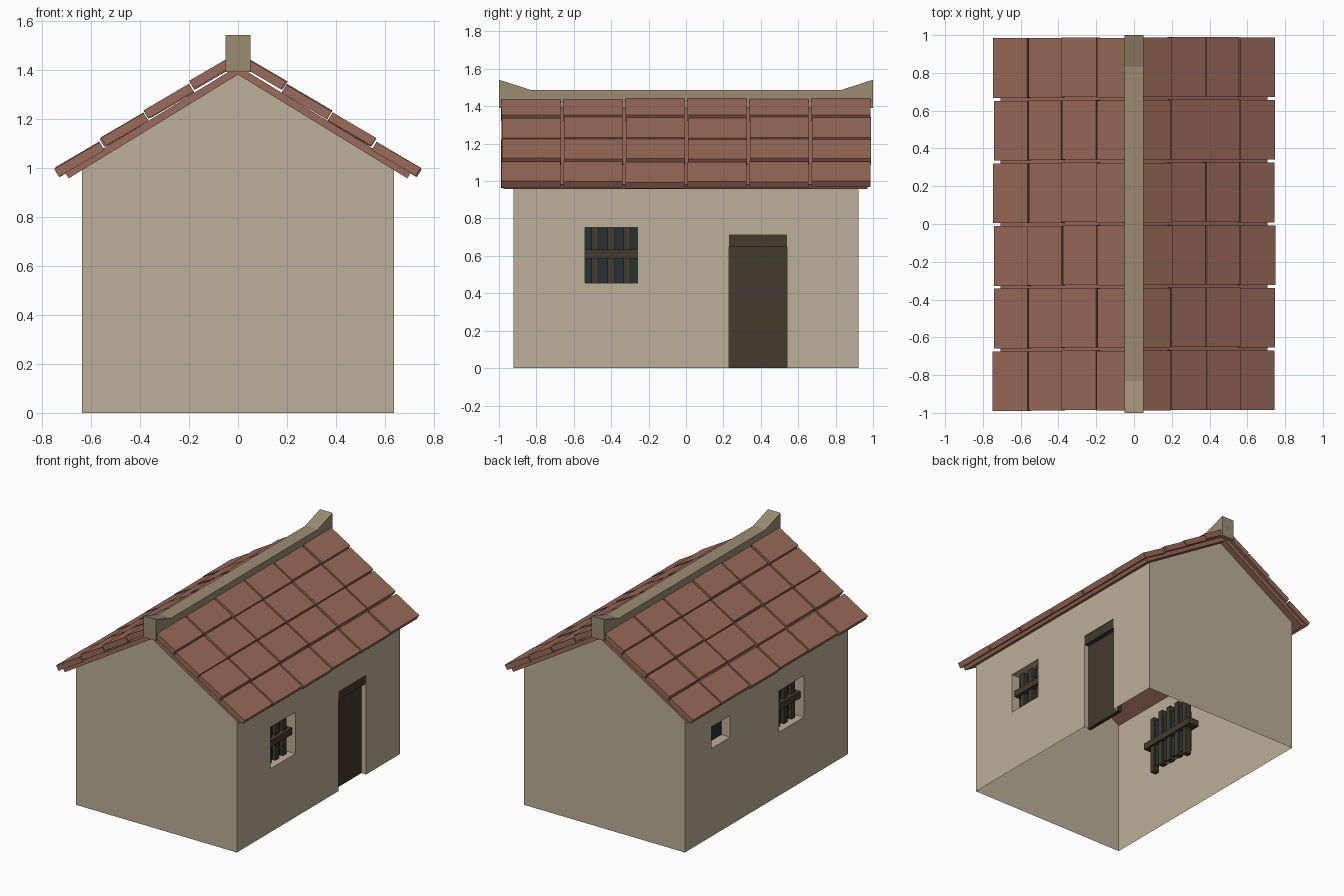
import bpy, bmesh, random
from math import cos, sin, tan, radians
from mathutils import Vector

random.seed(4)
if "Cube" in bpy.data.objects:
    bpy.data.objects.remove(bpy.data.objects["Cube"], do_unlink=True)


def material(name, rgb):
    m = bpy.data.materials.new(name)
    m.use_nodes = True
    m.diffuse_color = (*rgb, 1)
    m.node_tree.nodes["Principled BSDF"].inputs["Base Color"].default_value = (*rgb, 1)
    return m


PLASTER = material("plaster", (0.51, 0.43, 0.315))
CLAY = material("clay_tile", (0.32, 0.145, 0.1))
STONE = material("ridge_stone", (0.335, 0.265, 0.17))
WOOD = material("dark_wood", (0.055, 0.043, 0.027))
GLASS = material("dark_glass", (0.016, 0.034, 0.036))


def finish(bm, name, mat):
    mesh = bpy.data.meshes.new(name)
    bm.to_mesh(mesh)
    bm.free()
    mesh.materials.append(mat)
    obj = bpy.data.objects.new(name, mesh)
    bpy.context.collection.objects.link(obj)
    return obj


def add_prism(bm, profile, a, b, axis="y"):
    """Extrude a closed profile (x,z) along y, or (y,z) along x."""
    def place(p, k):
        return (p[0], k, p[1]) if axis == "y" else (k, p[0], p[1])
    ends = [[bm.verts.new(place(p, k)) for p in profile] for k in (a, b)]
    n = len(profile)
    faces = [bm.faces.new(e) for e in ends]
    for i in range(n):
        j = (i + 1) % n
        faces.append(bm.faces.new((ends[0][i], ends[0][j], ends[1][j], ends[1][i])))
    bmesh.ops.recalc_face_normals(bm, faces=faces)


def add_box(bm, x, y, z):
    add_prism(bm, [(x[0], z[0]), (x[1], z[0]), (x[1], z[1]), (x[0], z[1])], *y)


def add_face(bm, points, toward):
    """Add a face wound so its normal points along toward."""
    f = bm.faces.new([bm.verts.new(p) for p in points])
    f.normal_update()
    if f.normal.dot(Vector(toward)) < 0:
        f.normal_flip()


# Overall sizes
WX, WY, APEX = 0.637, 0.922, 1.38
PITCH = radians(31.5)
EAVE = APEX - WX * tan(PITCH)

# Openings: side, y range, z range, reveal depth
WINDOW_Z = (0.455, 0.752)
RIGHT_WINDOW = (1, (-0.54, -0.26), WINDOW_Z, 0.07)
LEFT_WINDOW = (-1, (-0.425, -0.145), WINDOW_Z, 0.07)
SMALL_WINDOW = (-1, (0.41, 0.62), (0.63, 0.785), 0.07)
DOOR = (1, (0.23, 0.54), (0, 0.715), 0.04)
OPENINGS = [RIGHT_WINDOW, LEFT_WINDOW, SMALL_WINDOW, DOOR]

# Walls: open shell with gables, pierced sides and window reveals
bm = bmesh.new()
for s in (-1, 1):
    add_face(bm, [(-WX, s * WY, 0), (WX, s * WY, 0), (WX, s * WY, EAVE),
                  (0, s * WY, APEX), (-WX, s * WY, EAVE)], (0, s, 0))
    holes = [o for o in OPENINGS if o[0] == s]
    ys = sorted({-WY, WY, *(v for o in holes for v in o[1])})
    zs = sorted({0, EAVE, *(v for o in holes for v in o[2])})
    for y0, y1 in zip(ys, ys[1:]):
        for z0, z1 in zip(zs, zs[1:]):
            cy, cz = (y0 + y1) / 2, (z0 + z1) / 2
            if any(o[1][0] < cy < o[1][1] and o[2][0] < cz < o[2][1] for o in holes):
                continue
            x = s * WX
            add_face(bm, [(x, y0, z0), (x, y1, z0), (x, y1, z1), (x, y0, z1)], (s, 0, 0))
    for _, (y0, y1), (z0, z1), depth in holes:
        xo, xi = s * WX, s * (WX - depth)
        for y, d in ((y0, 1), (y1, -1)):
            add_face(bm, [(xo, y, z0), (xi, y, z0), (xi, y, z1), (xo, y, z1)], (0, d, 0))
        for z, d in ((z0, 1), (z1, -1)):
            if z > 0:
                add_face(bm, [(xo, y0, z), (xi, y0, z), (xi, y1, z), (xo, y1, z)], (0, 0, d))
bmesh.ops.remove_doubles(bm, verts=bm.verts, dist=0.0001)
bmesh.ops.dissolve_limit(bm, angle_limit=0.01, verts=bm.verts, edges=bm.edges)
finish(bm, "walls", PLASTER)


# Window panes, slightly larger than their openings
def pane(name, opening):
    s, (y0, y1), (z0, z1), depth = opening
    x = s * (WX - depth)
    bm = bmesh.new()
    add_box(bm, sorted((x, x - s * 0.008)), (y0 - 0.03, y1 + 0.03), (z0 - 0.03, z1 + 0.03))
    finish(bm, name, GLASS)


# Wooden grille: five upright bars and one crossbar
def grille(name, opening):
    s, (y0, y1), (z0, z1), _ = opening
    yc, zc = (y0 + y1) / 2, (z0 + z1) / 2
    bm = bmesh.new()
    for k in range(-2, 3):
        y = yc + k * 0.085
        j = random.uniform(-0.02, 0.02)
        add_box(bm, sorted((s * 0.545, s * 0.59)), (y - 0.02, y + 0.02),
                (zc - 0.21 + j, zc + 0.21 + j))
    add_box(bm, sorted((s * 0.53, s * 0.612)), (yc - 0.24, yc + 0.24), (zc - 0.017, zc + 0.03))
    finish(bm, name, WOOD)


pane("right_window_pane", RIGHT_WINDOW)
pane("left_window_pane", LEFT_WINDOW)
pane("small_window_pane", SMALL_WINDOW)
grille("right_window_grille", RIGHT_WINDOW)
grille("left_window_grille", LEFT_WINDOW)

# Door panel and lintel
bm = bmesh.new()
add_box(bm, (0.572, 0.6), (0.22, 0.55), (0, 0.66))
finish(bm, "door", WOOD)
bm = bmesh.new()
add_box(bm, (0.572, WX - 0.004), (0.23, 0.54), (0.648, 0.714))
finish(bm, "door_lintel", WOOD)


# Roof: t runs down the slope from the apex, n is the height off the slab underside
def slope(s, t, n):
    return (s * (t * cos(PITCH) + n * sin(PITCH)), APEX - t * sin(PITCH) + n * cos(PITCH))


SLAB = 0.03
bm = bmesh.new()
add_prism(bm, [(0, APEX), slope(1, 0.81, 0), slope(1, 0.81, SLAB),
               (0, APEX + SLAB / cos(PITCH)), slope(-1, 0.81, SLAB), slope(-1, 0.81, 0)],
          -0.975, 0.97)
finish(bm, "roof_slab", CLAY)

# Tiles: four rows of six on each slope, slightly uneven
ROWS = [(0.0, 0.182, 0.08), (0.19, 0.4, 0.074), (0.41, 0.613, 0.072), (0.625, 0.835, 0.064)]
COLUMNS, STEP = 6, 0.3315
for s, side in ((1, "left"), (-1, "right")):
    bm = bmesh.new()
    for t0, t1, top in ROWS:
        shift = random.uniform(-0.004, 0.004)
        for c in range(COLUMNS):
            y = (c - (COLUMNS - 1) / 2) * STEP + shift
            end = t1 + random.uniform(-0.004, 0.006)
            h = top + random.uniform(-0.003, 0.003)
            add_prism(bm, [slope(s, t0, h - 0.042), slope(s, end, h - 0.038),
                           slope(s, end, h), slope(s, t0, h - 0.004)],
                      y - 0.158, y + 0.158)
    finish(bm, side + "_roof_tiles", CLAY)

# Ridge cap with raised ends
bm = bmesh.new()
add_prism(bm, [(-1, 1.39), (1, 1.39), (1, 1.542), (0.83, 1.487), (-0.83, 1.487), (-1, 1.542)],
          -0.05, 0.05, axis="x")
finish(bm, "ridge_cap", STONE)
